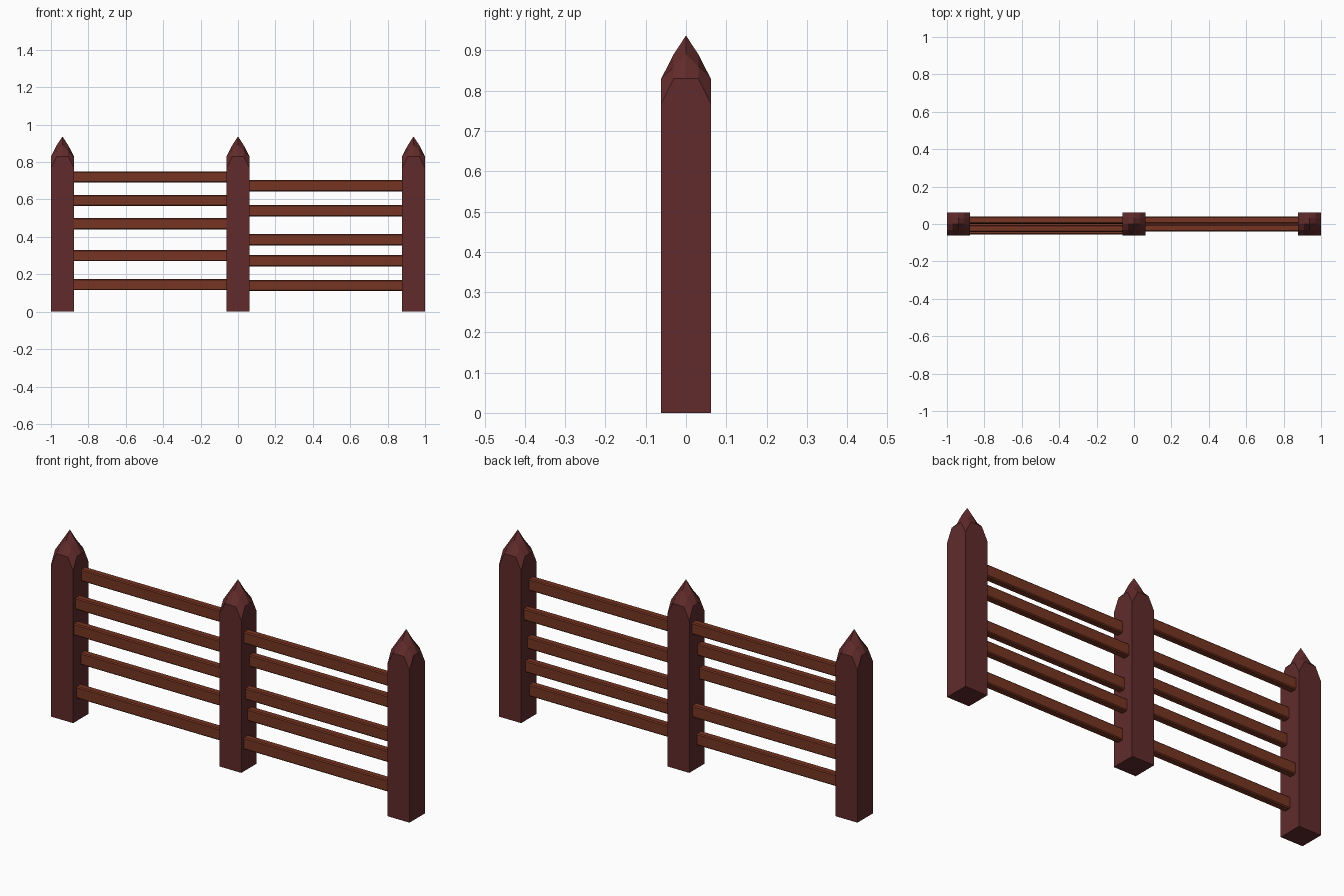
import bpy, bmesh

if "Cube" in bpy.data.objects:
    bpy.data.objects.remove(bpy.data.objects["Cube"])


def material(name, rgb):
    m = bpy.data.materials.new(name)
    m.diffuse_color = (*rgb, 1.0)
    m.use_nodes = True
    m.node_tree.nodes["Principled BSDF"].inputs["Base Color"].default_value = m.diffuse_color
    return m


def finish(bm, name, mat):
    bmesh.ops.recalc_face_normals(bm, faces=bm.faces)
    me = bpy.data.meshes.new(name)
    bm.to_mesh(me)
    bm.free()
    me.materials.append(mat)
    ob = bpy.data.objects.new(name, me)
    bpy.context.collection.objects.link(ob)
    return ob


POST_MAT = material("post_wood", (0.12, 0.024, 0.024))
RAIL_MAT = material("rail_wood", (0.18, 0.035, 0.016))
HALF = 0.0615

# Heights of the carved tip, by distance steps from the centre (0, half, edge)
TIP = {(0, 0): 0.937, (0, 1): 0.89, (1, 1): 0.86,
       (0, 2): 0.83, (1, 2): 0.83, (2, 2): 0.768}


def post(name, x):
    bm = bmesh.new()
    bmesh.ops.create_grid(bm, x_segments=4, y_segments=4, size=1.0)
    big = max(v.co.x for v in bm.verts)
    for v in bm.verts:
        v.co *= 2 / big
        key = tuple(sorted((round(abs(v.co.x)), round(abs(v.co.y)))))
        v.co = (x + v.co.x * HALF / 2, v.co.y * HALF / 2, TIP[key])
    # shaft down to the ground
    rim = [e for e in bm.edges if e.is_boundary]
    geom = bmesh.ops.extrude_edge_only(bm, edges=rim)["geom"]
    for v in geom:
        if isinstance(v, bmesh.types.BMVert):
            v.co.z = 0.0
    bmesh.ops.holes_fill(bm, edges=[e for e in bm.edges if e.is_boundary])
    finish(bm, name, POST_MAT)


def rail(name, x0, x1, y, z):
    bm = bmesh.new()
    bmesh.ops.create_cube(bm, size=1.0)
    for v in bm.verts:
        v.co = ((x0 + x1) / 2 + v.co.x * (x1 - x0),
                y + v.co.y * 0.037, z + v.co.z * 0.06)
    # small chamfer on the long edges
    long_edges = [e for e in bm.edges
                  if abs(e.verts[0].co.x - e.verts[1].co.x) > 0.1]
    bmesh.ops.bevel(bm, geom=long_edges, offset=0.005, segments=1,
                    affect='EDGES')
    finish(bm, name, RAIL_MAT)


# Posts
for label, x in (("left", -0.9385), ("middle", 0.0), ("right", 0.9385)):
    post(label + "_post", x)

# Rails as (y, z), unevenly placed in each bay
BAYS = {
    "left": (-0.885, -0.052, [(0.022, 0.72), (-0.024, 0.595), (-0.038, 0.47),
                              (0.018, 0.30), (-0.018, 0.145)]),
    "right": (0.052, 0.885, [(-0.021, 0.673), (0.022, 0.54), (-0.008, 0.385),
                             (0.008, 0.272), (-0.022, 0.14)]),
}
for side, (x0, x1, rows) in BAYS.items():
    for i, (y, z) in enumerate(rows, 1):
        rail(f"{side}_rail_{i}", x0, x1, y, z)
